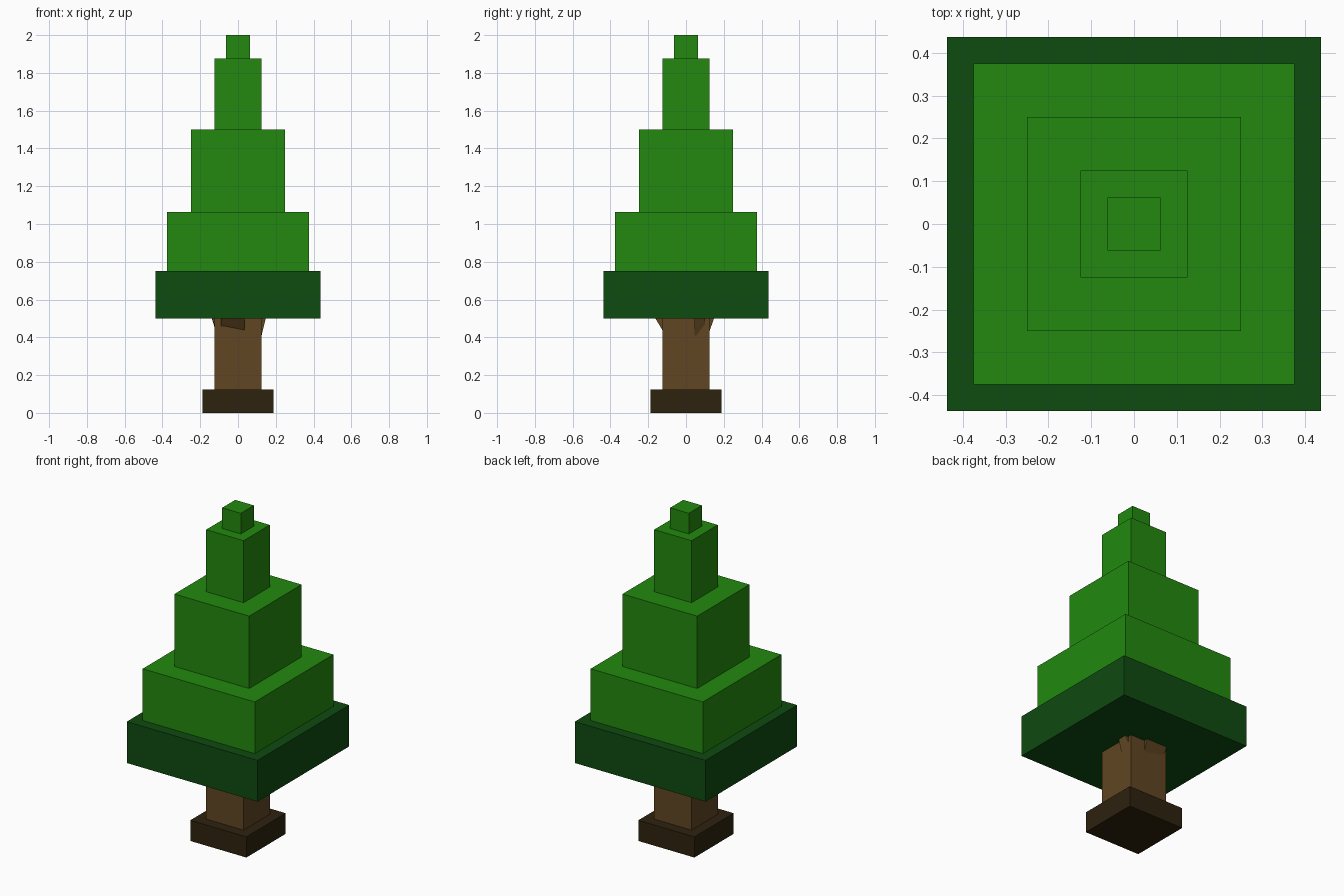
import bpy, bmesh, math
from mathutils import Matrix

if "Cube" in bpy.data.objects:
    bpy.data.objects.remove(bpy.data.objects["Cube"])


def material(name, rgb):
    m = bpy.data.materials.new(name)
    m.diffuse_color = (*rgb, 1)
    m.use_nodes = True
    m.node_tree.nodes["Principled BSDF"].inputs["Base Color"].default_value = m.diffuse_color
    return m


leaf = material("leaf green", (0.016, 0.25, 0.0045))
dark_leaf = material("dark leaf green", (0.0045, 0.07, 0.005))
bark = material("bark brown", (0.115, 0.061, 0.016))
dark_bark = material("dark bark brown", (0.027, 0.016, 0.0045))


def add_object(name, bm, mat):
    bmesh.ops.recalc_face_normals(bm, faces=bm.faces[:])
    mesh = bpy.data.meshes.new(name)
    bm.to_mesh(mesh)
    bm.free()
    mesh.materials.append(mat)
    ob = bpy.data.objects.new(name, mesh)
    bpy.context.collection.objects.link(ob)


def block(name, half, z0, z1, mat):
    bm = bmesh.new()
    bmesh.ops.create_cube(bm, size=1, matrix=Matrix.Translation((0, 0, (z0 + z1) / 2))
                          @ Matrix.Diagonal((2 * half, 2 * half, z1 - z0, 1)))
    add_object(name, bm, mat)


def branch(name, angle, a, b, low_a, low_b, out):
    """Wedge on a trunk side, spreading upward into the foliage; angle 0 is the front."""
    bm = bmesh.new()
    rows = []
    for x, low in ((a, low_a), (b, low_b)):
        rows.append([bm.verts.new(p) for p in
                     ((x, -0.12, low), (x, -out, 0.505), (x, -0.12, 0.505))])
    bm.faces.new(rows[0])
    bm.faces.new(rows[1][::-1])
    for i in range(3):
        j = (i + 1) % 3
        bm.faces.new((rows[0][i], rows[1][i], rows[1][j], rows[0][j]))
    bm.transform(Matrix.Rotation(math.radians(angle), 4, 'Z'))
    add_object(name, bm, bark)


# Trunk and root block
block("root_base", 0.1875, 0, 0.125, dark_bark)
block("trunk", 0.125, 0.125, 0.5, bark)

# Foliage tiers
block("lower_foliage", 0.4375, 0.5, 0.75, dark_leaf)
for i, (half, z0, z1) in enumerate(((0.375, 0.75, 1.0625), (0.25, 1.0625, 1.5),
                                    (0.125, 1.5, 1.875), (0.0625, 1.875, 2.0))):
    block(f"foliage_tier_{i + 1}", half, z0, z1, leaf)

# Short branches spreading from the trunk top
branch("front_branch", 0, -0.09, 0.035, 0.455, 0.43, 0.165)
branch("right_branch", 90, 0.045, 0.1, 0.39, 0.46, 0.148)
branch("back_branch", 180, -0.03, 0.11, 0.42, 0.45, 0.15)
branch("left_branch", 270, -0.06, 0.06, 0.44, 0.45, 0.14)
